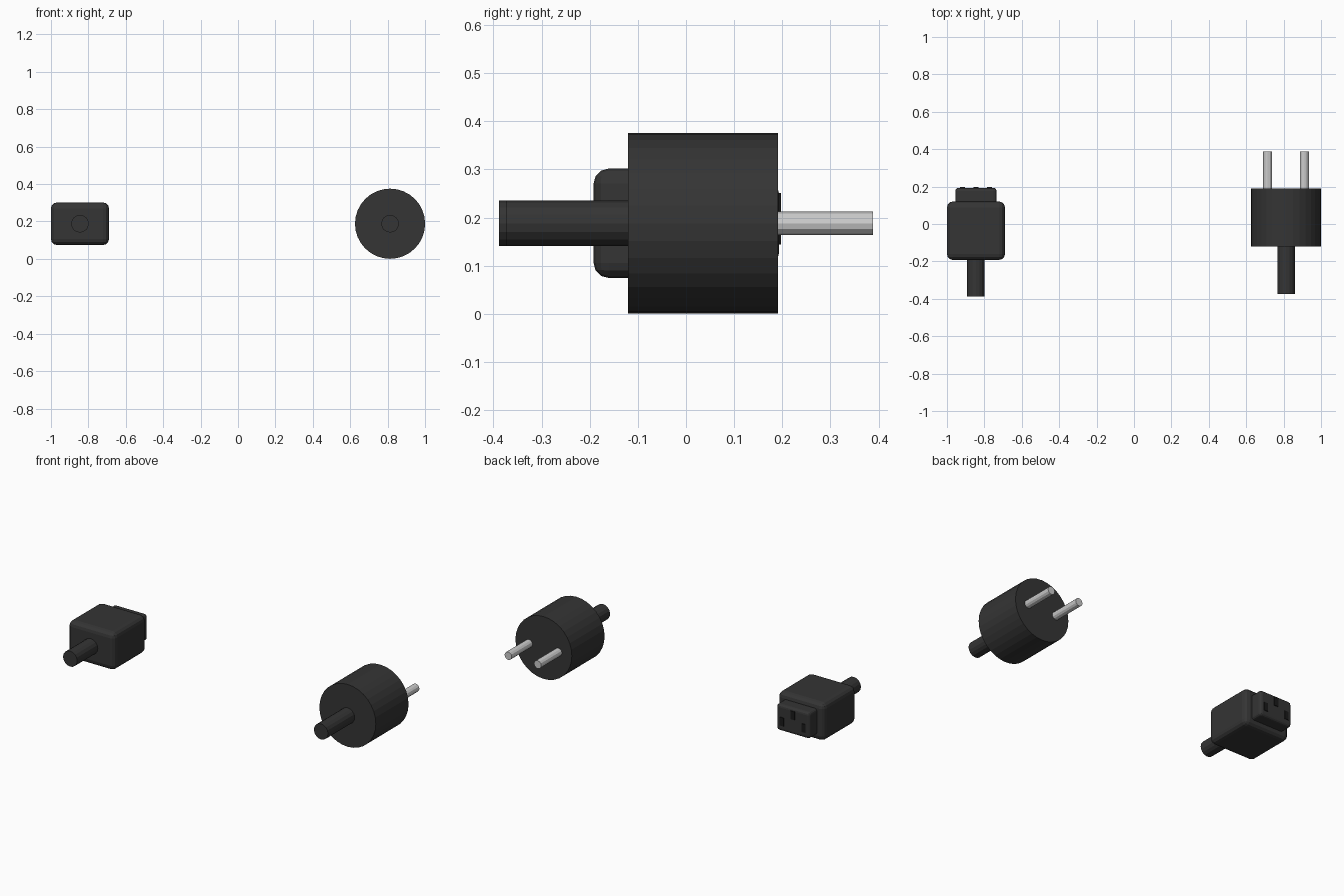
import bpy
from math import pi

if "Cube" in bpy.data.objects:
    bpy.data.objects.remove(bpy.data.objects["Cube"])


def material(name, rgb):
    m = bpy.data.materials.new(name)
    m.diffuse_color = (*rgb, 1)
    m.use_nodes = True
    m.node_tree.nodes["Principled BSDF"].inputs["Base Color"].default_value = m.diffuse_color
    return m


RUBBER = material("dark_rubber", (0.035, 0.035, 0.035))
SLOT = material("slot_black", (0.01, 0.01, 0.01))
METAL = material("pin_metal", (0.6, 0.6, 0.62))
Z = 0.188


def rod(name, x, y0, y1, radius, sides, mat):
    """Cylinder running along y."""
    bpy.ops.mesh.primitive_cylinder_add(
        vertices=sides, radius=radius, depth=y1 - y0,
        location=(x, (y0 + y1) / 2, Z), rotation=(pi / 2, 0, 0))
    o = bpy.context.object
    o.name = name
    o.data.materials.append(mat)
    return o


def block(name, x, y0, y1, z, width, height, mat, bevel=0.0):
    """Box, optionally with rounded edges."""
    bpy.ops.mesh.primitive_cube_add(size=1, location=(x, (y0 + y1) / 2, z))
    o = bpy.context.object
    o.name = name
    o.scale = (width, y1 - y0, height)
    bpy.ops.object.transform_apply(location=False, rotation=False, scale=True)
    o.data.materials.append(mat)
    if bevel:
        b = o.modifiers.new("rounded_edges", 'BEVEL')
        b.width = bevel
        b.segments = 3
    return o


# Wall plug: round body, cable stub and two pins
PX = 0.813
rod("plug_body", PX, -0.12, 0.191, 0.1875, 32, RUBBER)
rod("plug_cable", PX, -0.373, -0.10, 0.047, 16, RUBBER)
for side, dx in (("left", -0.098), ("right", 0.098)):
    rod(f"plug_pin_{side}", PX + dx, 0.17, 0.388, 0.024, 12, METAL)

# Appliance connector: rounded body, nose and cable stub
CX = -0.845
block("connector_body", CX, -0.192, 0.12, Z, 0.31, 0.227, RUBBER, 0.031)
block("connector_nose", CX, 0.08, 0.193, Z, 0.22, 0.157, RUBBER, 0.016)
rod("connector_cable", CX, -0.388, -0.17, 0.047, 16, RUBBER)

# Three contact slots on the nose face
for name, dx, z in (("left", -0.073, 0.169), ("middle", 0, 0.226), ("right", 0.073, 0.169)):
    block(f"contact_slot_{name}", CX + dx, 0.18, 0.197, z, 0.027, 0.05, SLOT)
